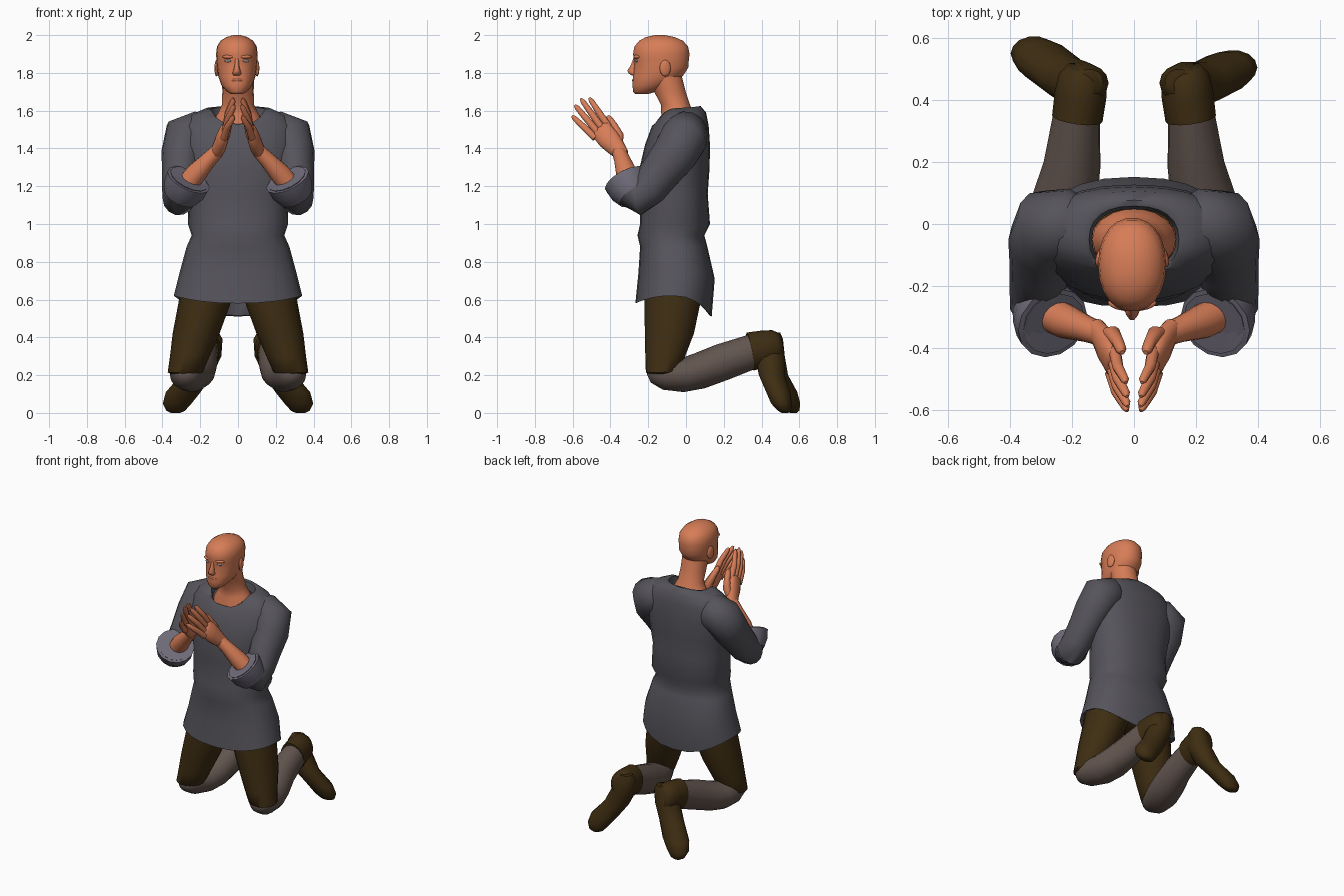
import bpy, bmesh, math
from mathutils import Vector, Matrix


def material(name, rgb):
    m = bpy.data.materials.new(name)
    m.diffuse_color = (*rgb, 1)
    return m


SKIN = material("skin", (0.68, 0.205, 0.095))
TUNIC = material("grey tunic cloth", (0.092, 0.088, 0.104))
CUFF = material("pale cuff cloth", (0.16, 0.147, 0.19))
BROWN = material("dark brown cloth", (0.048, 0.026, 0.006))
SOCK = material("taupe sock", (0.125, 0.092, 0.078))
EYE = material("eye grey", (0.30, 0.34, 0.38))


def finish(name, bm, mat, angle=60):
    bmesh.ops.recalc_face_normals(bm, faces=bm.faces[:])
    me = bpy.data.meshes.new(name)
    bm.to_mesh(me)
    bm.free()
    me.materials.append(mat)
    for p in me.polygons:
        p.use_smooth = True
    me.set_sharp_from_angle(angle=math.radians(angle))
    ob = bpy.data.objects.new(name, me)
    bpy.context.collection.objects.link(ob)
    return ob


def skin_rings(name, rings, mat, caps=(True, True), angle=60):
    """Bridge a list of point loops into one surface."""
    bm = bmesh.new()
    loops = [[bm.verts.new(p) for p in r] for r in rings]
    n = len(loops[0])
    for a, b in zip(loops, loops[1:]):
        for i in range(n):
            j = (i + 1) % n
            bm.faces.new((a[i], a[j], b[j], b[i]))
    for on, loop in zip(caps, (loops[0], loops[-1])):
        if on:
            bm.faces.new(loop)
    return finish(name, bm, mat, angle)


def spow(c, e):
    return math.copysign(abs(c) ** e, c)


def stack(name, rings, mat, n=20, e=1.0, caps=(True, True), cx=0):
    """Horizontal rings: z, y centre, half width, half depth, [front dz, back dz, x centre]."""
    out = []
    for r in rings:
        z, cy, rx, ry, df, db, x0 = (list(r) + [0, 0, cx][len(r) - 4:])[:7]
        loop = []
        for i in range(n):
            t = 2 * math.pi * i / n
            c, s = math.cos(t), math.sin(t)
            dz = df * s * s if s < 0 else db * s * s
            loop.append((x0 + rx * spow(c, e), cy + ry * spow(s, e), z + dz))
        out.append(loop)
    return skin_rings(name, out, mat, caps)


def tube(name, path, mat, side=1, ref=(1, 0, 0), n=14, caps=(True, True)):
    """Tube along points (x, y, z, radius on ref, radius across), mirrored by side."""
    pts = [Vector(p[:3]) for p in path]
    out = []
    for i, p in enumerate(path):
        t = (pts[min(i + 1, len(pts) - 1)] - pts[max(i - 1, 0)]).normalized()
        u = Vector(ref)
        u = (u - t * u.dot(t)).normalized()
        v = t.cross(u)
        ra, rb = p[3], p[4] if len(p) > 4 else p[3]
        loop = []
        for k in range(n):
            a = 2 * math.pi * k / n
            q = pts[i] + u * ra * math.cos(a) + v * rb * math.sin(a)
            loop.append((q.x * side, q.y, q.z))
        out.append(loop)
    return skin_rings(name, out, mat, caps)


def blob(name, loc, size, mat, yaw=0):
    bm = bmesh.new()
    bmesh.ops.create_uvsphere(bm, u_segments=14, v_segments=8, radius=1)
    m = Matrix.Translation(loc) @ Matrix.Rotation(yaw, 4, 'Z') @ Matrix.Diagonal((*size, 1))
    bmesh.ops.transform(bm, matrix=m, verts=bm.verts)
    return finish(name, bm, mat)


# Tunic: hem, waist, chest, shoulders and collar, with folded-in edges
stack("tunic", [
    (0.70, -0.06, 0.28, 0.17),
    (0.625, -0.065, 0.325, 0.19, -0.04, -0.11),
    (0.62, -0.066, 0.34, 0.202, -0.04, -0.11),
    (0.74, -0.05, 0.31, 0.202, 0, -0.03),
    (0.88, -0.065, 0.272, 0.178),
    (0.94, -0.08, 0.245, 0.177),
    (1.00, -0.058, 0.265, 0.185),
    (1.16, -0.063, 0.262, 0.178),
    (1.30, -0.06, 0.285, 0.185),
    (1.42, -0.045, 0.31, 0.172),
    (1.52, -0.03, 0.30, 0.150),
    (1.58, -0.03, 0.245, 0.136, -0.05, 0.01),
    (1.615, -0.045, 0.165, 0.122, -0.09, 0.01),
    (1.61, -0.05, 0.145, 0.108, -0.105, 0.01),
    (1.56, -0.05, 0.135, 0.098, -0.10, 0.01)], TUNIC, n=24, e=0.85, caps=(False, False))

# Neck and upper chest
stack("neck", [
    (1.42, -0.05, 0.14, 0.10), (1.54, -0.05, 0.135, 0.10, -0.02, 0.02),
    (1.59, -0.05, 0.105, 0.082, -0.02, 0.02), (1.63, -0.055, 0.086, 0.078),
    (1.70, -0.085, 0.083, 0.085), (1.78, -0.11, 0.085, 0.09)], SKIN, n=18)

# Head, bald, from chin to crown
stack("head", [
    (1.688, -0.235, 0.03, 0.035), (1.70, -0.22, 0.052, 0.06),
    (1.735, -0.185, 0.082, 0.10), (1.78, -0.15, 0.098, 0.132),
    (1.83, -0.13, 0.105, 0.145), (1.865, -0.13, 0.108, 0.146),
    (1.90, -0.131, 0.11, 0.151), (1.94, -0.131, 0.105, 0.143),
    (1.97, -0.132, 0.086, 0.117), (1.99, -0.136, 0.055, 0.076),
    (2.0, -0.138, 0.018, 0.025)], SKIN, n=22, e=0.93, cx=-0.006)
stack("nose", [
    (1.785, -0.272, 0.018, 0.014), (1.797, -0.278, 0.024, 0.026),
    (1.812, -0.28, 0.019, 0.032), (1.84, -0.272, 0.012, 0.022),
    (1.875, -0.266, 0.011, 0.014)], SKIN, n=10, cx=-0.006)
blob("upper_lip", (-0.006, -0.272, 1.762), (0.034, 0.014, 0.009), SKIN)
blob("lower_lip", (-0.006, -0.270, 1.746), (0.030, 0.014, 0.009), SKIN)
blob("chin", (-0.006, -0.248, 1.712), (0.036, 0.034, 0.022), SKIN)

for s, tag in ((1, "left"), (-1, "right")):
    # Face details
    blob("eye_" + tag, (-0.006 + s * 0.048, -0.263, 1.863), (0.018, 0.006, 0.007), EYE, s * 0.3)
    blob("brow_" + tag, (-0.006 + s * 0.046, -0.262, 1.885), (0.034, 0.014, 0.010), SKIN, s * 0.3)
    blob("ear_" + tag, (-0.006 + s * 0.107, -0.11, 1.825), (0.011, 0.030, 0.044), SKIN, s * 0.2)

    # Sleeve with rolled cuff
    tube("sleeve_" + tag, [
        (0.14, 0.0, 1.49, 0.07, 0.07), (0.20, 0.0, 1.485, 0.115, 0.115),
        (0.27, -0.012, 1.455, 0.132, 0.128), (0.295, -0.06, 1.37, 0.112, 0.122),
        (0.302, -0.13, 1.28, 0.100, 0.110), (0.31, -0.20, 1.19, 0.092, 0.102),
        (0.31, -0.255, 1.14, 0.092, 0.095), (0.29, -0.285, 1.175, 0.098, 0.10)],
         TUNIC, s, ref=(1, 0, 0.01))
    tube("cuff_" + tag, [
        (0.305, -0.268, 1.15, 0.095), (0.283, -0.295, 1.19, 0.116),
        (0.262, -0.32, 1.235, 0.122), (0.258, -0.322, 1.24, 0.108),
        (0.285, -0.295, 1.19, 0.085)], CUFF, s, caps=(False, True))

    # Forearm, palm, thumb and fingers
    tube("forearm_" + tag, [
        (0.30, -0.275, 1.17, 0.058), (0.22, -0.315, 1.27, 0.056),
        (0.155, -0.338, 1.34, 0.043), (0.11, -0.355, 1.385, 0.038)], SKIN, s)
    tube("palm_" + tag, [
        (0.125, -0.335, 1.365, 0.032, 0.036), (0.10, -0.37, 1.405, 0.036, 0.05),
        (0.085, -0.41, 1.45, 0.034, 0.060), (0.07, -0.45, 1.498, 0.024, 0.058),
        (0.066, -0.46, 1.51, 0.014, 0.048)], SKIN, s)
    tube("thumb_" + tag, [
        (0.09, -0.36, 1.42, 0.026), (0.068, -0.355, 1.47, 0.026),
        (0.052, -0.38, 1.52, 0.020), (0.042, -0.405, 1.555, 0.018),
        (0.038, -0.415, 1.572, 0.008)], SKIN, s, n=10)
    for finger, (ky, kz, kx), (ty, tz, tx) in (
            ("index", (-0.41, 1.515, 0.062), (-0.512, 1.668, 0.026)),
            ("middle", (-0.44, 1.50, 0.066), (-0.557, 1.664, 0.022)),
            ("ring", (-0.463, 1.48, 0.070), (-0.588, 1.63, 0.020)),
            ("little", (-0.48, 1.455, 0.074), (-0.603, 1.572, 0.022))):
        k, t = Vector((kx, ky, kz)), Vector((tx, ty, tz))
        mid = k.lerp(t, 0.5) + Vector((0.008, 0, 0))
        tube(finger + "_finger_" + tag, [
            (*k, 0.020), (*mid, 0.018), (*k.lerp(t, 0.9), 0.014), (*t, 0.006)],
            SKIN, s, n=10)

    # Thigh, upright
    stack("thigh_" + tag, [
        (0.205, -0.122, 0.075, 0.075, 0, 0, s * 0.28),
        (0.215, -0.122, 0.092, 0.092, 0, 0.02, s * 0.28),
        (0.30, -0.11, 0.105, 0.107, 0, 0, s * 0.255),
        (0.42, -0.088, 0.124, 0.132, 0, 0, s * 0.222),
        (0.60, -0.07, 0.14, 0.152, 0, 0, s * 0.172),
        (0.80, -0.065, 0.13, 0.14, 0, 0, s * 0.15)], BROWN, n=18)

    # Lower leg in a sock, from knee back to ankle
    tube("lower_leg_" + tag, [
        (0.283, -0.19, 0.235, 0.04, 0.035), (0.28, -0.165, 0.222, 0.07, 0.065),
        (0.275, -0.11, 0.207, 0.088, 0.085), (0.25, -0.02, 0.20, 0.105, 0.09),
        (0.225, 0.07, 0.222, 0.106, 0.096), (0.20, 0.19, 0.268, 0.092, 0.098),
        (0.182, 0.38, 0.335, 0.073, 0.090)], SOCK, s, n=16)

    # Boot: shaft round the ankle, foot hanging down to the toe
    tube("boot_shaft_" + tag, [
        (0.183, 0.34, 0.325, 0.082, 0.102), (0.172, 0.42, 0.34, 0.084, 0.098),
        (0.165, 0.475, 0.352, 0.078, 0.088), (0.16, 0.505, 0.358, 0.055, 0.065)],
         BROWN, s, n=16)
    dy = 0.0 if s < 0 else -0.045  # the two feet splay differently
    stack("boot_foot_" + tag, [
        (0.425, 0.46, 0.045, 0.04, 0, 0, s * 0.145),
        (0.39, 0.455, 0.068, 0.06, 0, 0, s * 0.15),
        (0.30, 0.445, 0.082, 0.08, 0, 0, s * 0.17),
        (0.20, 0.472 + dy * 0.4, 0.084, 0.07, 0, 0, s * 0.22),
        (0.11, 0.525 + dy * 0.8, 0.092, 0.066, 0, 0, s * 0.29),
        (0.05, 0.55 + dy, 0.076, 0.056, 0, 0, s * 0.322),
        (0.012, 0.565 + dy, 0.05, 0.036, 0, 0, s * 0.33),
        (0.0, 0.57 + dy, 0.025, 0.018, 0, 0, s * 0.33)], BROWN, n=14)

# Seat of the trousers, hidden under the tunic
blob("trouser_seat", (0, -0.06, 0.74), (0.27, 0.16, 0.15), BROWN)
